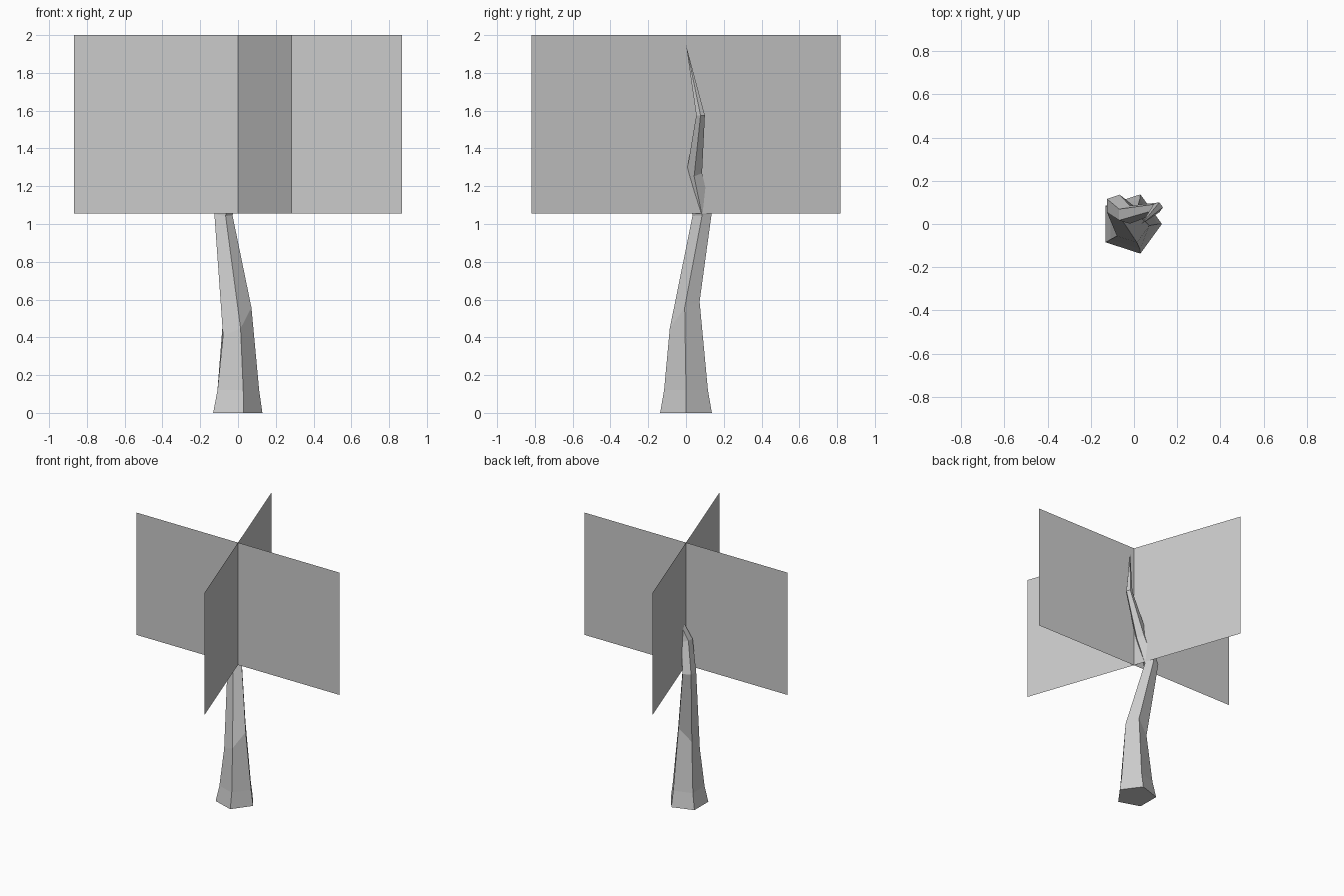
import bpy, bmesh, math

if "Cube" in bpy.data.objects:
    bpy.data.objects.remove(bpy.data.objects["Cube"])

SIDES = 5


def make_object(name, bm):
    mesh = bpy.data.meshes.new(name)
    bm.to_mesh(mesh)
    bm.free()
    obj = bpy.data.objects.new(name, mesh)
    bpy.context.collection.objects.link(obj)
    return obj


def ring(bm, x, y, z, r, sx=0.0, sy=0.0):
    """Pentagon ring; sx and sy tilt it along x and y."""
    verts = []
    for i in range(SIDES):
        a = 2 * math.pi * i / SIDES
        dx, dy = r * math.cos(a), r * math.sin(a)
        verts.append(bm.verts.new((x + dx, y + dy, z + sx * dx + sy * dy)))
    return verts


# Crooked five-sided trunk tapering to a point
sections = [
    (-0.015, 0.0, 0.0, 0.144, 0, 0),
    (-0.01, 0.0, 0.12, 0.122, 0, 0),
    (-0.012, -0.007, 0.5, 0.083, 0.7, 0.9),
    (-0.082, 0.085, 1.05, 0.053, -0.1, 0.1),
    (-0.033, 0.043, 1.27, 0.044, -0.4, 0.1),
    (0.11, 0.077, 1.575, 0.024, 0, 0),
]
bm = bmesh.new()
rings = [ring(bm, *s) for s in sections]
for low, high in zip(rings, rings[1:]):
    for i in range(SIDES):
        j = (i + 1) % SIDES
        bm.faces.new((low[i], low[j], high[j], high[i]))
tip = bm.verts.new((0.035, 0.0, 1.95))
for i in range(SIDES):
    bm.faces.new((rings[-1][i], rings[-1][(i + 1) % SIDES], tip))
bm.faces.new(rings[0][::-1])
bmesh.ops.recalc_face_normals(bm, faces=bm.faces)
make_object("trunk", bm)

# Two crossed upright foliage cards
for name, angle in (("foliage_card_wide", 0), ("foliage_card_cross", -70.8)):
    bm = bmesh.new()
    cx, cy = (0.867 * f(math.radians(angle)) for f in (math.cos, math.sin))
    corners = [(-cx, -cy, 1.055), (cx, cy, 1.055), (cx, cy, 2.0), (-cx, -cy, 2.0)]
    bm.faces.new([bm.verts.new(c) for c in corners])
    make_object(name, bm)
